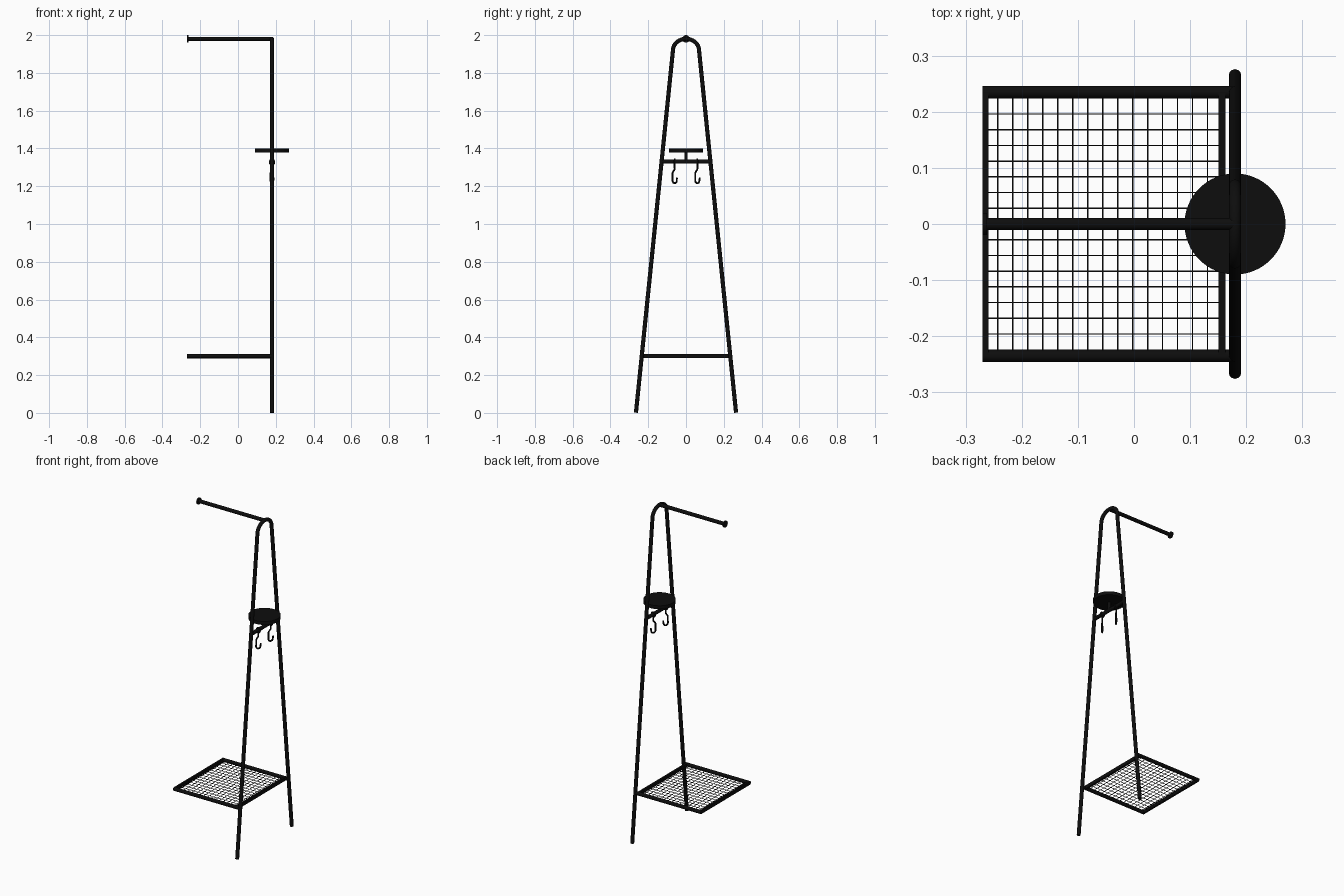
import bpy, math
from mathutils import Vector

if "Cube" in bpy.data.objects:
    bpy.data.objects.remove(bpy.data.objects["Cube"])

black = bpy.data.materials.new("matte black")
black.diffuse_color = (0.004, 0.004, 0.004, 1)
black.use_nodes = True
black.node_tree.nodes["Principled BSDF"].inputs["Base Color"].default_value = black.diffuse_color


def finish(ob, name, angle=40):
    ob.name = name
    ob.data.materials.clear()
    ob.data.materials.append(black)
    bpy.ops.object.select_all(action='DESELECT')
    ob.select_set(True)
    bpy.context.view_layer.objects.active = ob
    bpy.ops.object.shade_smooth_by_angle(angle=math.radians(angle))
    return ob


def tube(name, points, radius, cyclic=False, res=4):
    cu = bpy.data.curves.new(name, 'CURVE')
    cu.dimensions = '3D'
    cu.bevel_depth = radius
    cu.bevel_resolution = res
    cu.use_fill_caps = True
    sp = cu.splines.new('POLY')
    sp.points.add(len(points) - 1)
    for p, co in zip(sp.points, points):
        p.co = (*co, 1)
    sp.use_cyclic_u = cyclic
    ob = bpy.data.objects.new(name, cu)
    bpy.context.collection.objects.link(ob)
    bpy.ops.object.select_all(action='DESELECT')
    ob.select_set(True)
    bpy.context.view_layer.objects.active = ob
    bpy.ops.object.convert(target='MESH')
    return finish(bpy.context.object, name)


def box(name, center, size):
    bpy.ops.mesh.primitive_cube_add(size=1, location=center)
    ob = bpy.context.object
    ob.scale = size
    return finish(ob, name)


def disc(name, center, radius, depth, rot=(0, 0, 0)):
    bpy.ops.mesh.primitive_cylinder_add(vertices=64, radius=radius, depth=depth,
                                        location=center, rotation=rot)
    return finish(bpy.context.object, name)


X = 0.18          # plane of the A-frame
R = 0.011         # tube radius

# bent A-frame: two splayed legs joined by a rounded arch
arch = [(X, 0.069 * math.cos(a), 1.92 + 0.06 * math.sin(a))
        for a in (math.pi * i / 24 for i in range(25))]
tube("a_frame", [(X, 0.265, 0.001)] + arch + [(X, -0.265, 0.001)], R)

# hanging rail with end stop
tube("hanging_rail", [(-0.268, 0, 1.98), (X, 0, 1.98)], R)
disc("rail_end_stop", (-0.266, 0, 1.98), 0.02, 0.008, (0, math.pi / 2, 0))

# cross bar with small round tray on a stem
tube("cross_bar", [(X, -0.129, 1.33), (X, 0.129, 1.33)], R)
tube("tray_stem", [(X, 0, 1.33), (X, 0, 1.385)], 0.009)
disc("round_tray", (X, 0, 1.39), 0.09, 0.021)

# two hooks hung from the cross bar by rings
d = Vector((0.55, 0.83, 0)).normalized()
for side in (-1, 1):
    c = Vector((X, side * 0.06, 0))
    ring = [(X + 0.012 * math.cos(a), c.y, 1.328 + 0.014 * math.sin(a))
            for a in (math.tau * i / 20 for i in range(20))]
    tube("hook_ring", ring, 0.005, True, 2)
    r = 0.013
    pts = [c + Vector((0, 0, 1.315)), c + Vector((0, 0, 1.29)),
           c - d * r + Vector((0, 0, 1.272))]
    for i in range(13):
        a = math.pi + math.pi * i / 12
        pts.append(c + d * r * math.cos(a) + Vector((0, 0, 1.229 + r * math.sin(a))))
    pts.append(c + d * r * 1.15 + Vector((0, 0, 1.245)))
    tube("hook", pts, 0.005, False, 2)

# shelf frame
for side in (-1, 1):
    tube("shelf_side_rail", [(-0.27, side * 0.235, 0.3), (X, side * 0.235, 0.3)], R)
box("shelf_end_rail", (-0.2645, 0, 0.3), (0.011, 0.47, 0.021))
box("shelf_inner_rail", (0.157, 0, 0.3), (0.012, 0.47, 0.021))

# wire mesh of the shelf
for i in range(15):
    box("shelf_cross_wire", (-0.2427 + 0.0267 * i, 0, 0.3), (0.0022, 0.46, 0.0022))
for k in range(-7, 8):
    box("shelf_long_wire", (-0.0535, 0.028 * k, 0.3), (0.42, 0.0022, 0.0022))
